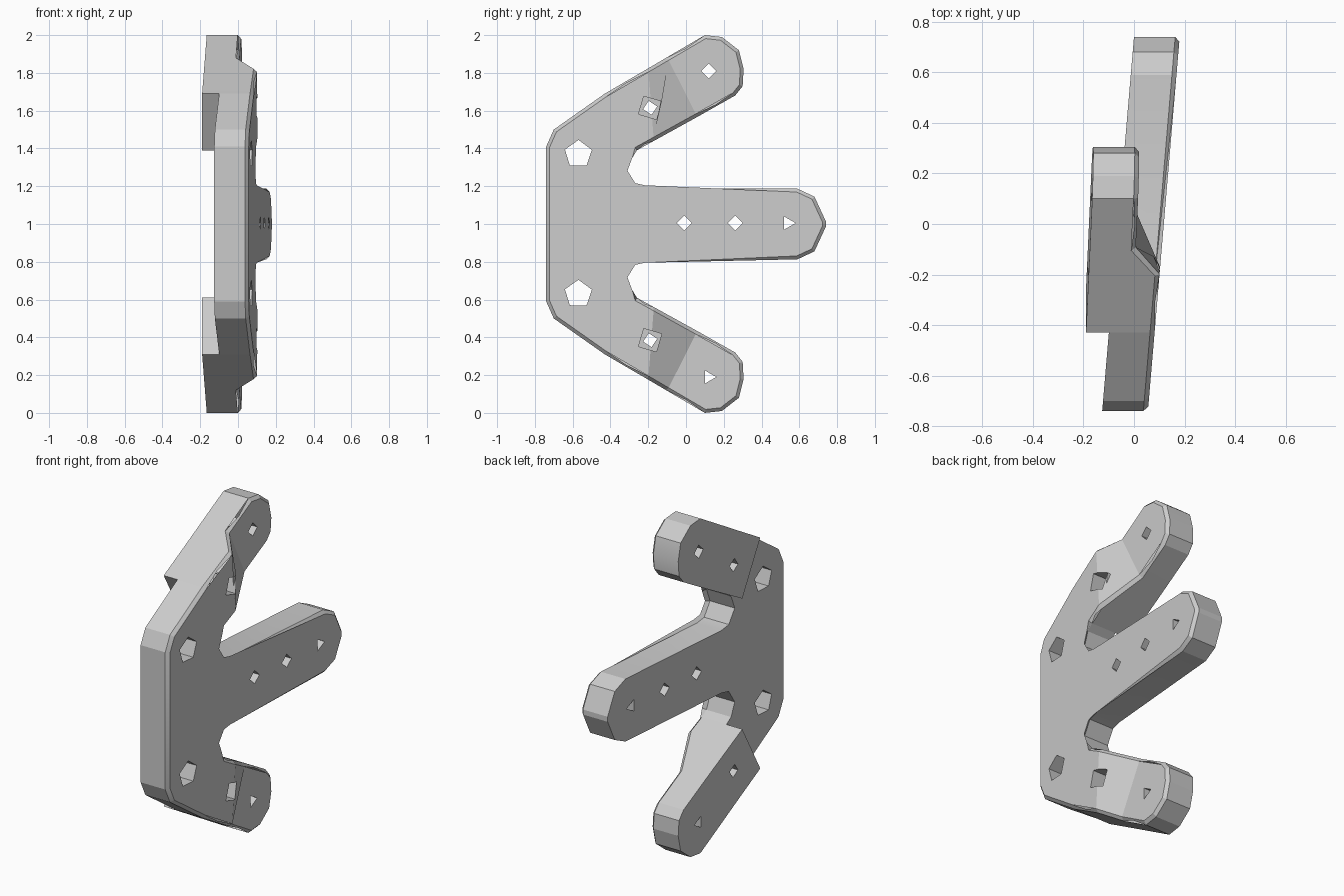
import bpy, bmesh, math
from mathutils import Matrix, Vector

if "Cube" in bpy.data.objects:
    bpy.data.objects.remove(bpy.data.objects["Cube"], do_unlink=True)

grey = bpy.data.materials.new("light grey")
grey.use_nodes = True
grey.diffuse_color = (0.6, 0.6, 0.6, 1)
grey.node_tree.nodes["Principled BSDF"].inputs["Base Color"].default_value = grey.diffuse_color

# Outer corner of the seam between spine and side arm, inner corner
SEAM = [(-0.43, 1.69), (-0.26, 1.39)]


def flip(points):
    return [(y, 2 - z) for y, z in points]


def plate_front(y, z):
    return 0.118 + 0.085 * y


def plate_back(y, z):
    return -0.063 + 0.085 * y


def along_arm(y, z):
    return (y + 0.43) * 0.866 + (abs(z - 1) - 0.69) * 0.5


def arm_back(y, z):
    return -0.19 + 0.04 * along_arm(y, z)


def arm_front(y, z):
    # Level with the plate up to the ramp, then level with the recessed tip
    if y < -0.15:
        return plate_front(y, z)
    return arm_back(y, z) + 0.182


def make_slab(name, outline, front, back, seams, splits=()):
    """Extrude a (y, z) outline between two surfaces and chamfer its front rim."""
    bm = bmesh.new()
    fv = [bm.verts.new((front(y, z), y, z)) for y, z in outline]
    bv = [bm.verts.new((back(y, z), y, z)) for y, z in outline]
    n = len(outline)
    rim = []
    for i in range(n):
        j = (i + 1) % n
        bm.faces.new((fv[i], fv[j], bv[j], bv[i]))
        if not (outline[i] in seams and outline[j] in seams):
            rim.append(bm.edges.get((fv[i], fv[j])))
    bm.faces.new(bv[::-1])
    face = bm.faces.new(fv)
    for a, b in splits:
        va, vb = fv[outline.index(a)], fv[outline.index(b)]
        shared = [f for f in va.link_faces if f in set(vb.link_faces)]
        bmesh.utils.face_split(shared[0], va, vb)
    bmesh.ops.bevel(bm, geom=rim, offset=0.018, segments=1, affect="EDGES",
                    clamp_overlap=True)
    bmesh.ops.triangulate(bm, faces=[f for f in bm.faces if len(f.verts) > 4])
    bmesh.ops.recalc_face_normals(bm, faces=bm.faces)
    mesh = bpy.data.meshes.new(name)
    bm.to_mesh(mesh)
    bm.free()
    mesh.materials.append(grey)
    obj = bpy.data.objects.new(name, mesh)
    bpy.context.collection.objects.link(obj)
    return obj


def drill(obj, y, z, radius, sides, x_from=-0.5, turn=0.0):
    """Cut a faceted hole running along x."""
    bm = bmesh.new()
    bmesh.ops.create_cone(bm, cap_ends=True, segments=sides, radius1=radius,
                          radius2=radius, depth=0.5 - x_from)
    spin = Matrix.Rotation(turn, 4, "X") @ Matrix.Rotation(math.pi / 2, 4, "Y")
    place = Matrix.Translation(Vector(((0.5 + x_from) / 2, y, z)))
    bmesh.ops.transform(bm, matrix=place @ spin, verts=bm.verts)
    mesh = bpy.data.meshes.new("hole_cutter")
    bm.to_mesh(mesh)
    bm.free()
    mesh.materials.append(grey)
    cutter = bpy.data.objects.new("hole_cutter", mesh)
    bpy.context.collection.objects.link(cutter)
    cutter.hide_render = True
    mod = obj.modifiers.new("hole", "BOOLEAN")
    mod.operation = "DIFFERENCE"
    mod.solver = "EXACT"
    mod.object = cutter
    bpy.context.view_layer.objects.active = obj
    bpy.ops.object.modifier_apply(modifier=mod.name)
    bpy.data.objects.remove(cutter, do_unlink=True)


# Spine with the middle arm
half = [(-0.74, 1.41), (-0.70, 1.50)] + SEAM + [
    (-0.30, 1.36), (-0.33, 1.28), (-0.28, 1.20), (-0.22, 1.187),
    (0.59, 1.187), (0.68, 1.145), (0.74, 1.015)]
spine = make_slab("spine_and_middle_arm", half + flip(half[::-1]),
                  plate_front, plate_back, SEAM + flip(SEAM))
for z in (1.37, 0.63):
    drill(spine, -0.57, z, 0.075, 5, turn=0.3)
for y, sides in ((-0.01, 4), (0.26, 4), (0.54, 3)):
    drill(spine, y, 1.005, 0.04, sides)

# Side arms, stepped to the back, with a ramp down to the thinner front of the tip
ramp_top = ((-0.20, 1.824), (-0.17, 1.44))
ramp_foot = ((-0.10, 1.883), (0.06, 1.567))
arm = [SEAM[0], ramp_top[0], ramp_foot[0], (0.10, 2.0), (0.19, 1.99), (0.28, 1.92),
       (0.305, 1.82), (0.30, 1.73), (0.26, 1.68), ramp_foot[1], ramp_top[1], SEAM[1]]
for name, side in (("upper_arm", list), ("lower_arm", flip)):
    seam = side(SEAM)
    obj = make_slab(name, side(arm), arm_front, arm_back, seam,
                    [side(ramp_top), side(ramp_foot)])
    (y1, z1), (y2, z2) = side([(-0.19, 1.615), (0.12, 1.81)])
    drill(obj, y1, z1, 0.07, 4, x_from=0.0, turn=0.5)
    drill(obj, y1, z1, 0.038, 4, turn=0.2)
    drill(obj, y2, z2, 0.04, 4 if side is list else 3)

# Soft shading that keeps the hard edges
for obj in bpy.context.collection.objects:
    if obj.name in ("spine_and_middle_arm", "upper_arm", "lower_arm"):
        bpy.ops.object.select_all(action="DESELECT")
        obj.select_set(True)
        bpy.context.view_layer.objects.active = obj
        bpy.ops.object.shade_smooth_by_angle(angle=math.radians(20))
